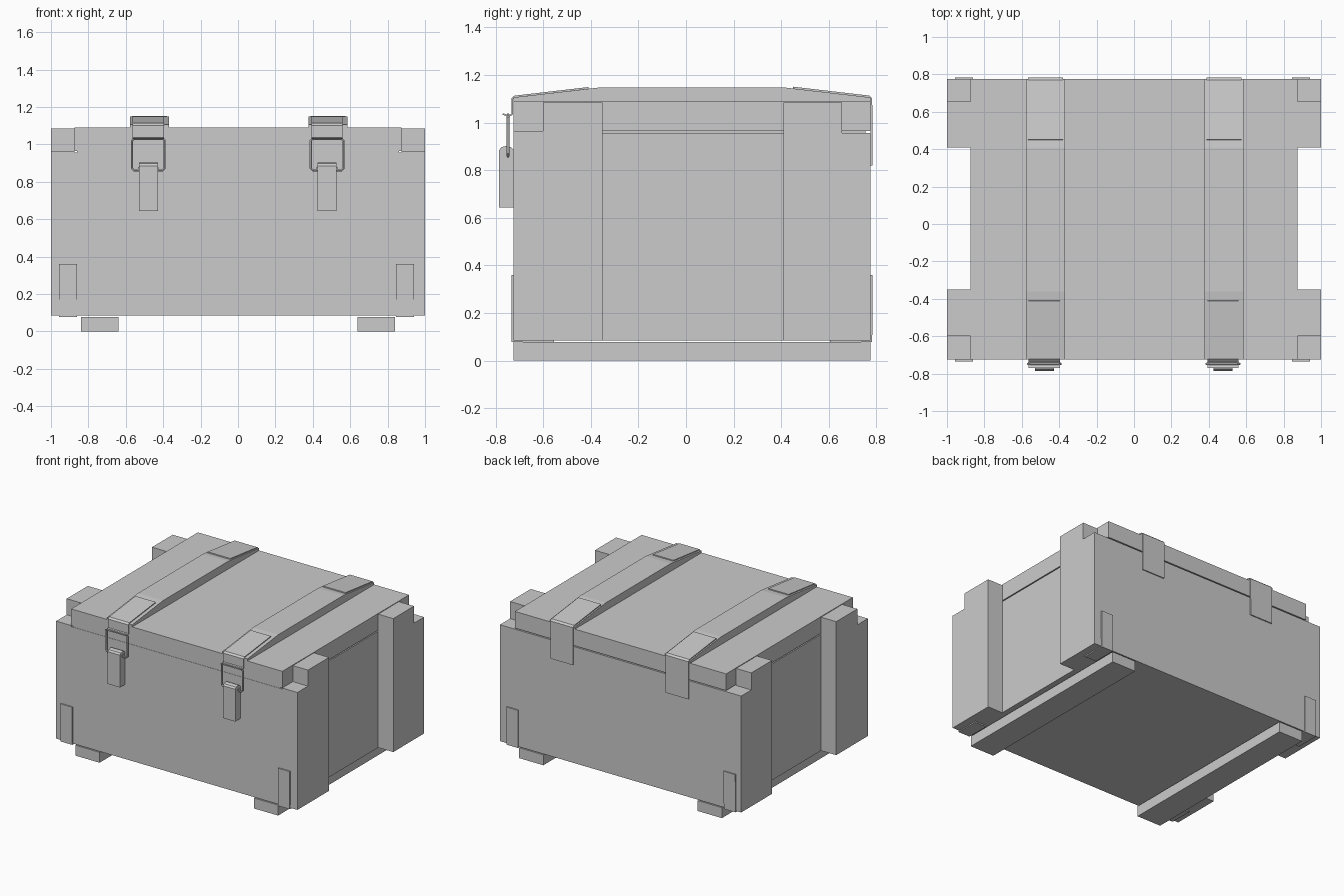
import bpy

if "Cube" in bpy.data.objects:
    bpy.data.objects.remove(bpy.data.objects["Cube"])

def mesh_obj(name, verts, faces):
    me = bpy.data.meshes.new(name)
    me.from_pydata(verts, [], faces)
    me.update()
    ob = bpy.data.objects.new(name, me)
    bpy.context.collection.objects.link(ob)
    return ob

def prism(name, profile, x0, x1):
    """Solid made by extruding a counter-clockwise (y, z) profile along x."""
    n = len(profile)
    verts = [(x, y, z) for x in (x0, x1) for y, z in profile]
    faces = [tuple(reversed(range(n))), tuple(range(n, 2 * n))]
    faces += [(i, (i + 1) % n, n + (i + 1) % n, n + i) for i in range(n)]
    return mesh_obj(name, verts, faces)

def box(name, x0, x1, y0, y1, z0, z1):
    return prism(name, [(y0, z0), (y1, z0), (y1, z1), (y0, z1)], min(x0, x1), max(x0, x1))

def strip(name, path, x0, x1, t):
    """Thin bent sheet following a (y, z) path."""
    n = len(path)
    ob = mesh_obj(name, [(x, y, z) for x in (x0, x1) for y, z in path],
                  [(i, i + 1, n + i + 1, n + i) for i in range(n - 1)])
    m = ob.modifiers.new("thickness", "SOLIDIFY")
    m.thickness, m.offset = t, 0
    return ob

def wire_loop(name, cx, y, z0, z1, hw, r, bevel):
    """Rectangular wire ring with clipped corners."""
    c = bpy.data.curves.new(name, "CURVE")
    c.dimensions, c.bevel_depth, c.bevel_resolution = "3D", r, 1
    pts = [(-hw + bevel, z0), (hw - bevel, z0), (hw, z0 + bevel), (hw, z1 - bevel),
           (hw - bevel, z1), (-hw + bevel, z1), (-hw, z1 - bevel), (-hw, z0 + bevel)]
    s = c.splines.new("POLY")
    s.points.add(len(pts) - 1)
    for p, (dx, z) in zip(s.points, pts):
        p.co = (cx + dx, y, z, 1)
    s.use_cyclic_u = True
    ob = bpy.data.objects.new(name, c)
    bpy.context.collection.objects.link(ob)
    bpy.context.view_layer.objects.active = ob
    ob.select_set(True)
    bpy.ops.object.convert(target="MESH")
    bpy.ops.object.shade_smooth_by_angle()
    bpy.context.object.select_set(False)

YF, YB = -0.725, 0.775

# Crate body and lid, with a fine seam between them at the back
box("crate_body", -0.875, 0.875, YF, YB, 0.085, 0.957)
box("lid", -0.875, 0.875, YF, YB, 0.965, 1.09)
box("seam_core", -0.86, 0.86, YF + 0.002, YB - 0.02, 0.95, 0.97)

# End posts: tall at the inside, stepped down at the outer corners
front_post = [(YF, 0.085), (-0.35, 0.085), (-0.35, 1.085), (-0.6, 1.085), (-0.6, 0.965), (YF, 0.965)]
back_post = [(0.41, 0.085), (YB, 0.085), (YB, 0.957), (0.655, 0.957), (0.655, 1.085), (0.41, 1.085)]
for side, sx in (("left", -1), ("right", 1)):
    x0, x1 = sorted((0.875 * sx, sx))
    prism(side + "_front_post", front_post, x0, x1)
    prism(side + "_back_post", back_post, x0, x1)
    # Skids underneath
    box(side + "_skid", 0.64 * sx, 0.84 * sx, YF, YB, 0, 0.078)

# Bent metal brackets around the bottom edges
for side, x in (("left", -0.957), ("right", 0.845)):
    strip(side + "_front_bracket", [(YF - 0.004, 0.36), (YF - 0.004, 0.081), (-0.555, 0.081)], x, x + 0.096, 0.01)
    strip(side + "_back_bracket", [(YB + 0.004, 0.36), (YB + 0.004, 0.081), (0.605, 0.081)], x, x + 0.096, 0.01)

# Battens, hinge straps and latches
for side, cx in (("left", -0.473), ("right", 0.482)):
    prism(side + "_batten", [(YF, 1.085), (YB, 1.085), (YB, 1.106), (0.41, 1.148), (-0.36, 1.148), (YF, 1.106)],
          cx - 0.104, cx + 0.104)
    strip(side + "_hinge_strap", [(0.45, 1.147), (0.768, 1.110), (0.779, 1.100), (0.779, 0.82)],
          cx - 0.094, cx + 0.094, 0.008)
    lx = cx - 0.006
    strip(side + "_latch_strap", [(-0.41, 1.146), (-0.72, 1.110), (-0.731, 1.100), (-0.731, 1.035),
                                  (-0.745, 1.028), (-0.77, 1.036)],
          lx - 0.084, lx + 0.084, 0.007)
    wire_loop(side + "_latch_loop", lx, -0.748, 0.86, 1.032, 0.087, 0.007, 0.012)
    # Lever block with a rounded hook on top
    prism(side + "_latch_lever", [(YF, 0.643), (-0.785, 0.643), (-0.785, 0.885), (-0.775, 0.897), (-0.755, 0.902),
                                  (-0.735, 0.897), (YF, 0.885)][::-1], lx - 0.051, lx + 0.051)
    box(side + "_latch_pin", lx - 0.055, lx + 0.055, -0.76, -0.735, 0.862, 0.878)
